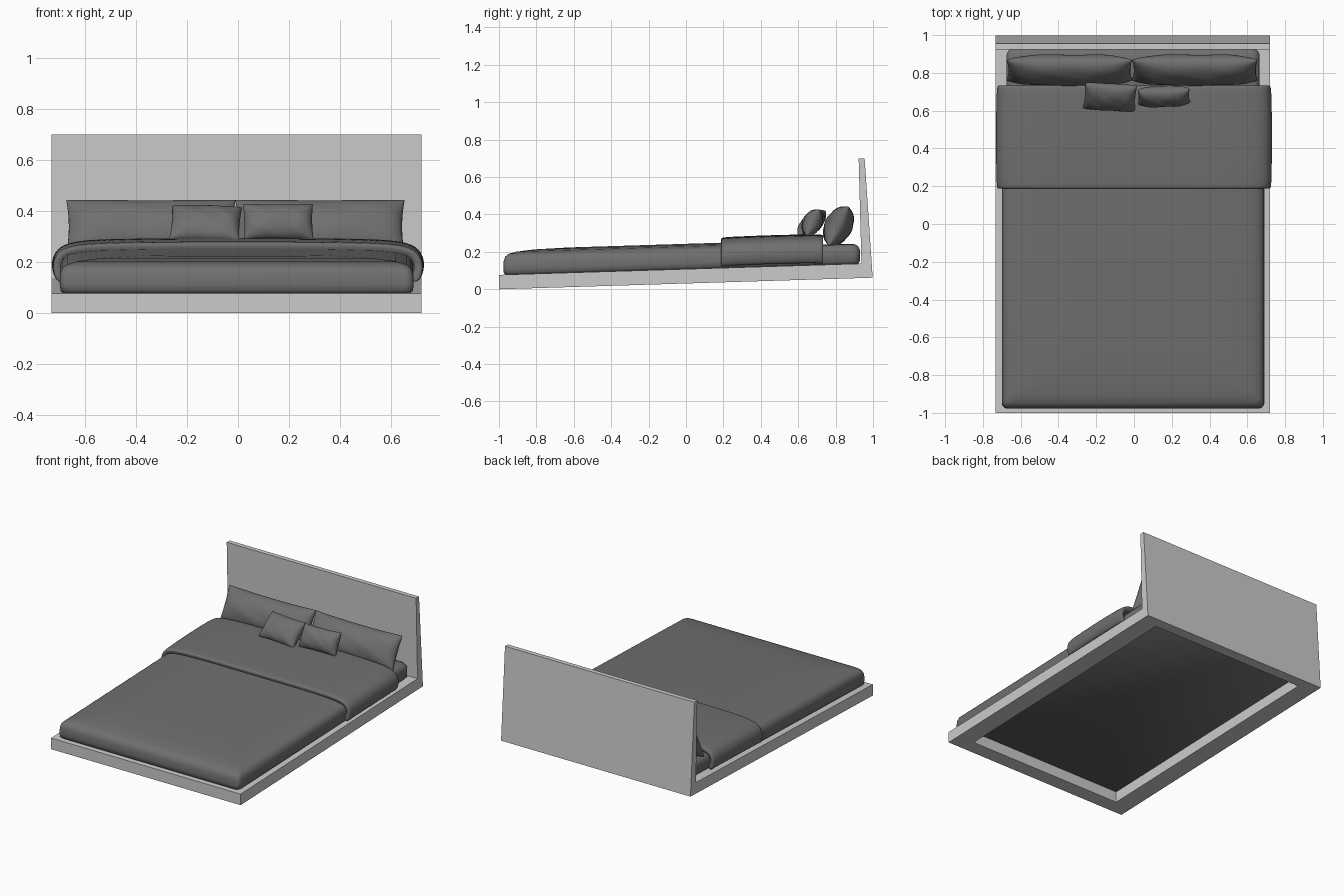
import bpy, bmesh, math
from mathutils import Matrix, Vector

if "Cube" in bpy.data.objects:
    bpy.data.objects.remove(bpy.data.objects["Cube"])

SLOPE = 0.031  # the whole bed rises gently toward the headboard

bedding = bpy.data.materials.new("bedding_charcoal")
bedding.diffuse_color = (0.16, 0.16, 0.16, 1)
bedding.use_nodes = True
bedding.node_tree.nodes["Principled BSDF"].inputs["Base Color"].default_value = bedding.diffuse_color


def finish(bm, name, mat=None, smooth=False, tilt=False):
    if tilt:
        for v in bm.verts:
            v.co.z += SLOPE * (v.co.y + 1)
    bmesh.ops.recalc_face_normals(bm, faces=bm.faces)
    me = bpy.data.meshes.new(name)
    bm.to_mesh(me)
    bm.free()
    ob = bpy.data.objects.new(name, me)
    bpy.context.collection.objects.link(ob)
    if mat:
        me.materials.append(mat)
    if smooth:
        for p in me.polygons:
            p.use_smooth = True
    return ob


def bridge(bm, a, b):
    n = len(a)
    for i in range(n):
        bm.faces.new((a[i], a[(i + 1) % n], b[(i + 1) % n], b[i]))


def rounded_rect(x0, x1, y0, y1, r, seg=5):
    pts = []
    corners = ((x1 - r, y1 - r), (x0 + r, y1 - r), (x0 + r, y0 + r), (x1 - r, y0 + r))
    for k, (cx, cy) in enumerate(corners):
        for i in range(seg + 1):
            a = math.pi / 2 * (k + i / seg)
            pts.append((cx + r * math.cos(a), cy + r * math.sin(a)))
    return pts


def soft_slab(name, x0, x1, y0, y1, r, levels):
    """Stack of rounded rectangles: levels are (inset, z)."""
    bm = bmesh.new()
    rings = []
    for d, z in levels:
        pts = rounded_rect(x0 + d, x1 - d, y0 + d, y1 - d, r + d * 0.3)
        rings.append([bm.verts.new((x, y, z)) for x, y in pts])
    for a, b in zip(rings, rings[1:]):
        bridge(bm, a, b)
    bm.faces.new(rings[0][::-1])
    bm.faces.new(rings[-1])
    return finish(bm, name, bedding, True, True)


def pillow(name, loc, w, h, t, lean, yaw=0, roll=0, n=28):
    """Pinched-corner cushion, leaning back by 'lean' degrees from vertical."""
    bm = bmesh.new()
    for side in (1, -1):
        grid = []
        for j in range(n + 1):
            row = []
            for i in range(n + 1):
                u = math.sin((i / n - 0.5) * math.pi)
                v = math.sin((j / n - 0.5) * math.pi)
                x = u * w / 2 * (1 - 0.03 * (1 - v * v))
                y = v * h / 2 * (1 - 0.06 * (1 - u * u))
                puff = max(0, (1 - u ** 4) * (1 - v * v)) ** 0.5
                wave = 1 + 0.05 * math.sin(7 * u + 2 * v + w * 9) * math.cos(4 * v)
                row.append(bm.verts.new((x, y, side * t / 2 * puff * wave)))
            grid.append(row)
        for j in range(n):
            for i in range(n):
                bm.faces.new((grid[j][i], grid[j][i + 1], grid[j + 1][i + 1], grid[j + 1][i]))
    bmesh.ops.remove_doubles(bm, verts=bm.verts, dist=1e-5)
    m = (Matrix.Translation(Vector(loc)) @ Matrix.Rotation(math.radians(yaw), 4, 'Z')
         @ Matrix.Rotation(math.radians(90 - lean), 4, 'X')
         @ Matrix.Rotation(math.radians(roll), 4, 'Z'))
    bm.transform(m)
    return finish(bm, name, bedding, True)


# Bed frame: open ring of rails
bm = bmesh.new()
def rect(x0, x1, y0, y1, z):
    return [bm.verts.new(p) for p in ((x0, y0, z), (x1, y0, z), (x1, y1, z), (x0, y1, z))]
outer, inner = (-0.733, 0.72, -1.0, 0.938), (-0.605, 0.592, -0.9, 0.925)
loops = [rect(*outer, 0), rect(*outer, 0.077), rect(*inner, 0.077), rect(*inner, 0)]
for k in range(4):
    bridge(bm, loops[k], loops[(k + 1) % 4])
finish(bm, "bed_frame", tilt=True)

# Headboard: tapered slab
bm = bmesh.new()
prof = [(0.938, 0.06), (0.998, 0.062), (0.955, 0.70), (0.923, 0.70), (0.938, 0.137)]
sides = [[bm.verts.new((x, y, z)) for y, z in prof] for x in (-0.733, 0.72)]
bridge(bm, *sides)
for s in sides:
    bm.faces.new(s)
finish(bm, "headboard")

# Mattress and the cover over its lower part
soft_slab("mattress", -0.675, 0.665, -0.96, 0.93, 0.04,
          [(0.01, 0.076), (0, 0.09), (0, 0.15), (0.01, 0.172), (0.03, 0.182), (0.1, 0.185)])
soft_slab("bed_cover", -0.70, 0.69, -0.977, 0.70, 0.03,
          [(0.012, 0.077), (0.003, 0.085), (0, 0.11), (0.002, 0.15), (0.01, 0.173),
           (0.028, 0.188), (0.07, 0.198), (0.16, 0.207), (0.35, 0.212)])

# Folded duvet draped across the bed
half = [(0.712, 0.082), (0.729, 0.12), (0.731, 0.16), (0.713, 0.20), (0.67, 0.226),
        (0.58, 0.238), (0.4, 0.242), (0.2, 0.243)]
drape = half + [(0, 0.243)] + [(-x, z) for x, z in reversed(half)]
bm = bmesh.new()
rows = []
for y, shrink in ((0.183, 0.012), (0.20, 0.003), (0.30, 0), (0.46, -0.002),
                  (0.62, 0), (0.72, 0.004), (0.738, 0.014)):
    rows.append([bm.verts.new((x * (1 - shrink), y, z - shrink * 0.6)) for x, z in drape])
for a, b in zip(rows, rows[1:]):
    for i in range(len(drape) - 1):
        bm.faces.new((a[i], a[i + 1], b[i + 1], b[i]))
duvet = finish(bm, "folded_duvet", bedding, True, True)
if sum(p.normal.z for p in duvet.data.polygons) < 0:
    duvet.data.flip_normals()
sol = duvet.modifiers.new("thickness", 'SOLIDIFY')
sol.thickness = 0.036
sol.offset = -1
sub = duvet.modifiers.new("soften", 'SUBSURF')
sub.levels = sub.render_levels = 2

# Pillows
for side, x in (("left", -0.342), ("right", 0.322)):
    pillow(side + "_pillow", (x, 0.815, 0.338), 0.665, 0.235, 0.145, 27)
pillow("left_cushion", (-0.127, 0.672, 0.352), 0.275, 0.185, 0.10, 46, yaw=-2, roll=-2)
pillow("right_cushion", (0.158, 0.675, 0.357), 0.275, 0.155, 0.10, 27, yaw=2)
